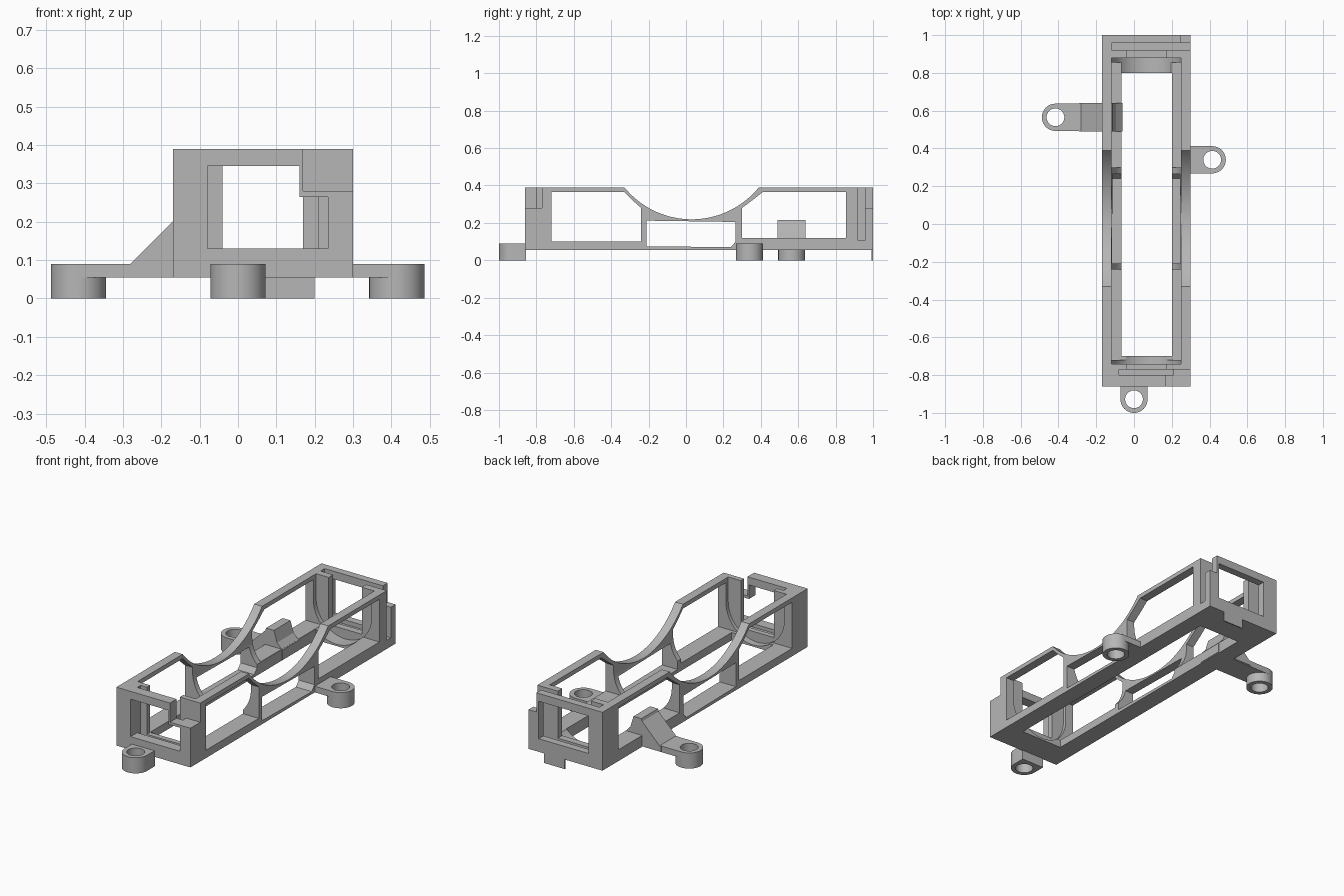
import bpy, bmesh, math

old = bpy.data.objects.get("Cube")
if old:
    bpy.data.objects.remove(old, do_unlink=True)

GREY = (0.47, 0.47, 0.47, 1)
grey = bpy.data.materials.new("plain grey plastic")
grey.use_nodes = True
grey.diffuse_color = GREY
grey.node_tree.nodes["Principled BSDF"].inputs["Base Color"].default_value = GREY


def prism(name, axis, profile, lo, hi):
    """Extrude a 2D profile along an axis from lo to hi."""
    place = {"x": lambda a, b, t: (t, a, b),
             "y": lambda a, b, t: (a, t, b),
             "z": lambda a, b, t: (a, b, t)}[axis]
    bm = bmesh.new()
    rings = [[bm.verts.new(place(a, b, t)) for a, b in profile] for t in (lo, hi)]
    bm.faces.new(rings[0])
    bm.faces.new(rings[1])
    n = len(profile)
    for i in range(n):
        j = (i + 1) % n
        bm.faces.new((rings[0][i], rings[0][j], rings[1][j], rings[1][i]))
    bmesh.ops.recalc_face_normals(bm, faces=bm.faces)
    mesh = bpy.data.meshes.new(name)
    bm.to_mesh(mesh)
    bm.free()
    mesh.materials.append(grey)
    ob = bpy.data.objects.new(name, mesh)
    bpy.context.collection.objects.link(ob)
    return ob


def box(name, x0, x1, y0, y1, z0, z1):
    return prism(name, "z", [(x0, y0), (x1, y0), (x1, y1), (x0, y1)], z0, z1)


def arc(cx, cy, r, start, end, steps):
    angles = [math.radians(start + (end - start) * i / steps) for i in range(steps + 1)]
    return [(cx + r * math.cos(a), cy + r * math.sin(a)) for a in angles]


def circle(cx, cy, r):
    return arc(cx, cy, r, 0, 360, 48)[:-1]


def combine(ob, tool, operation="DIFFERENCE"):
    """Apply a boolean and discard the tool."""
    mod = ob.modifiers.new("boolean", "BOOLEAN")
    mod.operation = operation
    mod.solver = "EXACT"
    mod.object = tool
    bpy.context.view_layer.objects.active = ob
    bpy.ops.object.modifier_apply(modifier=mod.name)
    bpy.data.objects.remove(tool, do_unlink=True)


# Outer block with the scooped top edge
scoop = arc(0.03, 0.682, 0.463, -39, -141, 40)
side = [(-0.86, 0.055), (1, 0.055), (1, 0.39)] + \
       [(y, min(z, 0.39)) for y, z in scoop] + [(-0.86, 0.39)]
frame = prism("holder_frame", "x", side, -0.17, 0.30)

# Round-bottomed cavity along the length
cavity = arc(0.065, 0.25, 0.185, 180, 360, 40) + [(0.25, 0.5), (-0.12, 0.5)]
combine(frame, prism("cavity", "y", cavity, -0.74, 0.88))

# Bottom opening and the three window pairs
combine(frame, box("floor_opening", -0.065, 0.20, -0.70, 0.80, 0, 0.2))
windows = [
    [(-0.72, 0.10), (-0.24, 0.10), (-0.24, 0.28), (-0.285, 0.32), (-0.33, 0.365), (-0.72, 0.365)],
    [(-0.21, 0.075), (0.24, 0.07), (0.265, 0.10), (0.265, 0.205), (-0.21, 0.212)],
    [(0.30, 0.12), (0.855, 0.12), (0.855, 0.365), (0.41, 0.365), (0.36, 0.325), (0.30, 0.28)],
]
for profile in windows:
    combine(frame, prism("window", "x", profile, -0.4, 0.5))

# End openings, contact slots and corner notches
end_cuts = [
    (-0.04, 0.17, -0.78, -0.72, 0.12, 0.5),
    (-0.04, 0.17, 0.86, 0.93, 0.12, 0.5),
    (-0.08, 0.21, -0.80, -0.77, 0.11, 0.5),
    (-0.12, 0.35, 0.92, 0.957, 0.105, 0.5),
    (-0.08, 0.16, -0.9, -0.79, 0.13, 0.345),
    (0.15, 0.235, -0.9, -0.79, 0.13, 0.265),
    (-0.08, 0.235, 0.95, 1.1, 0.13, 0.345),
    (0.17, 0.35, -0.9, -0.80, 0.28, 0.5),
    (0.205, 0.35, -0.81, -0.77, 0.28, 0.5),
    (0.25, 0.35, 0.95, 1.1, 0.28, 0.5),
]
for cut in end_cuts:
    combine(frame, box("end_cut", *cut))

# Sloped support on the right wall, flowing into the cavity
gusset = [(-0.29, 0.06), (-0.29, 0.09), (-0.28, 0.09), (-0.17, 0.20), (-0.165, 0.215),
          (-0.115, 0.215), (-0.095, 0.15), (-0.062, 0.115), (-0.062, 0.06)]
support = prism("gusset", "y", gusset, 0.49, 0.64)

# Thin tab under the back end
tab = box("back_tab", 0.07, 0.20, 0.993, 1, 0, 0.06)


def lug(name, cx, cy, arm):
    """Screw boss with an arm to the frame and a drilled hole."""
    ob = prism(name, "z", circle(cx, cy, 0.072), 0, 0.09)
    combine(ob, box("arm", *arm), "UNION")
    combine(ob, prism("hole", "z", circle(cx, cy, 0.047), -0.1, 0.2))
    return ob


lugs = [
    lug("front_lug", 0, -0.928, (-0.072, 0.072, -0.928, -0.855, 0, 0.09)),
    lug("left_lug", 0.414, 0.34, (0.295, 0.414, 0.268, 0.412, 0.055, 0.09)),
    lug("right_lug", -0.416, 0.565, (-0.416, -0.165, 0.493, 0.637, 0.055, 0.09)),
]

# Smooth the curved faces and keep the edges crisp
for ob in [frame, support, tab] + lugs:
    bpy.ops.object.select_all(action="DESELECT")
    ob.select_set(True)
    bpy.context.view_layer.objects.active = ob
    bpy.ops.object.shade_smooth_by_angle(angle=math.radians(25))
